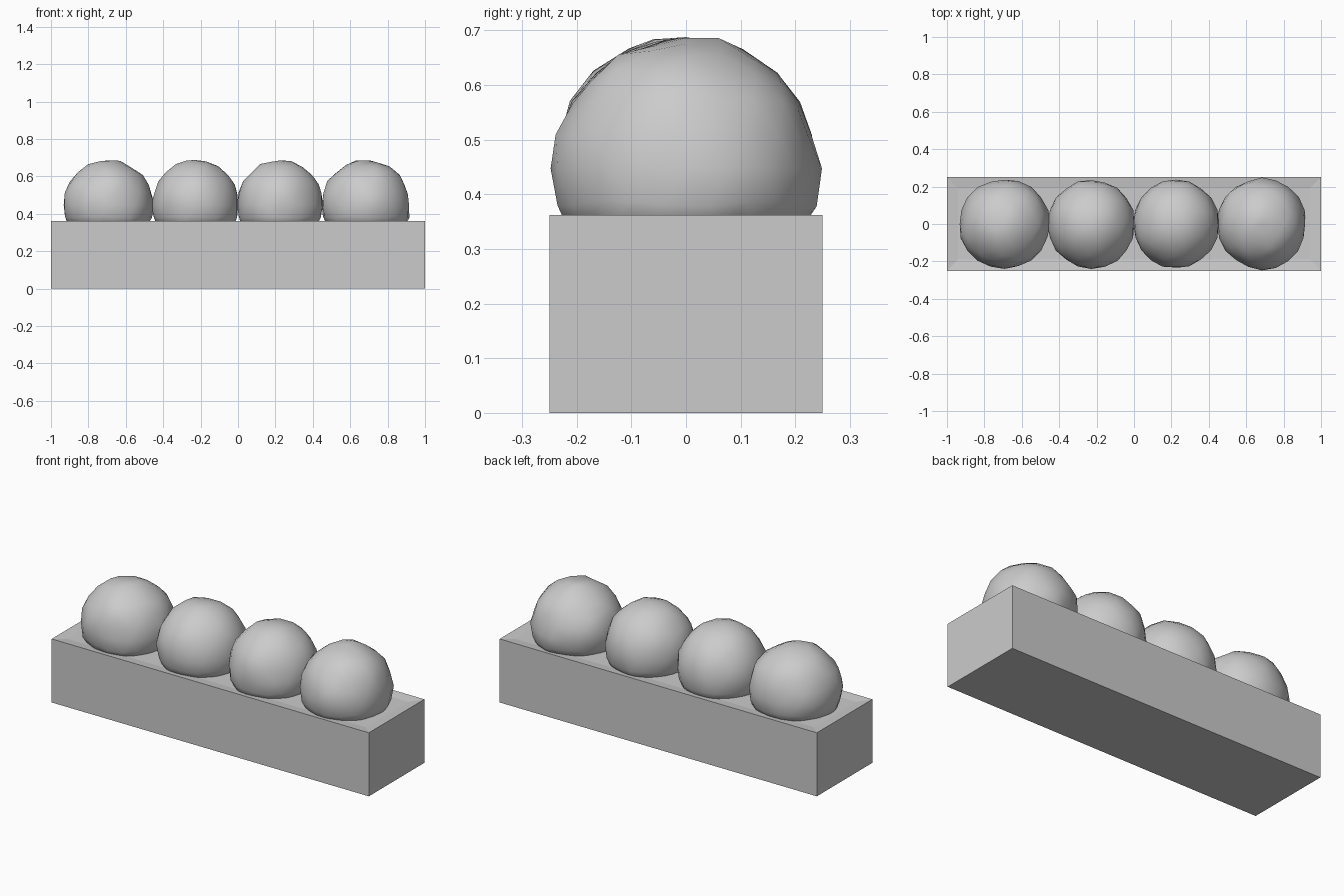
import bpy, bmesh, random
from mathutils import Vector, noise

if "Cube" in bpy.data.objects:
    bpy.data.objects.remove(bpy.data.objects["Cube"])

random.seed(4)


def finish(bm, name):
    me = bpy.data.meshes.new(name)
    bm.to_mesh(me)
    bm.free()
    ob = bpy.data.objects.new(name, me)
    bpy.context.collection.objects.link(ob)
    return ob


# Planter box with a shallow inset soil bed in its top
bm = bmesh.new()
bmesh.ops.create_cube(bm, size=1)
for v in bm.verts:
    v.co = Vector((v.co.x * 2, v.co.y * 0.5, (v.co.z + 0.5) * 0.362))
top = max(bm.faces, key=lambda f: f.calc_center_median().z)
bmesh.ops.inset_region(bm, faces=[top], thickness=0.085)
bmesh.ops.translate(bm, verts=top.verts, vec=(0, 0, -0.008))
finish(bm, "planter_box")


# Rounded, slightly lumpy shrubs: name, centre x, half-sizes x and y
def shrub(name, x, rx, ry, lump):
    bm = bmesh.new()
    bmesh.ops.create_icosphere(bm, subdivisions=3, radius=1)
    shift = Vector((x * 9, 3.1, 1.7))
    for v in bm.verts:
        d = v.co.normalized()
        # flattened lower half, soft large lumps and fine jitter
        r = 1 + lump * noise.noise(d * 2.2 + shift) + random.uniform(-0.012, 0.012)
        v.co = Vector((x + d.x * r * rx, d.y * r * ry, 0.447 + d.z * r * 0.241))
        if v.co.z < 0.33:
            v.co.z = 0.33
        v.co.x = max(v.co.x, -0.932)
    for f in bm.faces:
        f.smooth = True
    finish(bm, name)


shrub("shrub_left", -0.692, 0.242, 0.24, 0.05)
shrub("shrub_mid_left", -0.228, 0.233, 0.238, 0.03)
shrub("shrub_mid_right", 0.225, 0.230, 0.238, 0.03)
shrub("shrub_right", 0.684, 0.238, 0.243, 0.05)
